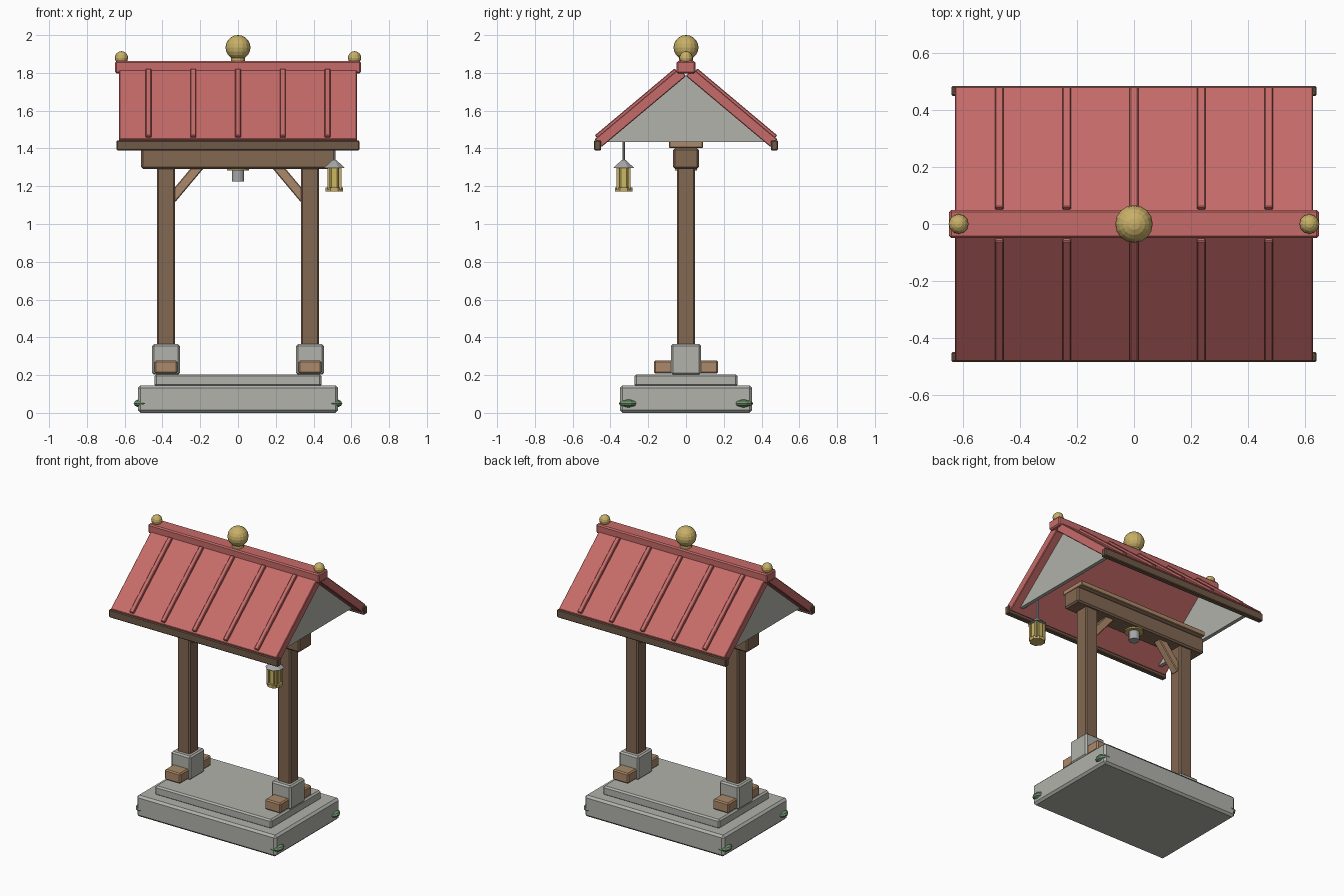
import bpy
import bmesh
from math import radians, sin, cos
from mathutils import Matrix

if "Cube" in bpy.data.objects:
    bpy.data.objects.remove(bpy.data.objects["Cube"], do_unlink=True)


def material(name, r, g, b):
    m = bpy.data.materials.new(name)
    m.use_nodes = True
    m.diffuse_color = (r, g, b, 1)
    m.node_tree.nodes["Principled BSDF"].inputs["Base Color"].default_value = (r, g, b, 1)
    return m


RED = material("red roof", 0.565, 0.147, 0.139)
STONE = material("grey stone", 0.445, 0.445, 0.41)
WOOD = material("brown wood", 0.223, 0.138, 0.084)
DARK = material("dark wood", 0.16, 0.1, 0.062)
LIGHT = material("light wood", 0.41, 0.25, 0.144)
GOLD = material("gold", 0.578, 0.434, 0.138)
LAMP = material("lantern yellow", 0.6, 0.49, 0.13)
METAL = material("grey metal", 0.39, 0.39, 0.39)
MOSS = material("moss green", 0.162, 0.305, 0.162)


def finish(name, bm, mat):
    mesh = bpy.data.meshes.new(name)
    bm.to_mesh(mesh)
    bm.free()
    mesh.materials.append(mat)
    ob = bpy.data.objects.new(name, mesh)
    bpy.context.collection.objects.link(ob)
    return ob


def box(name, center, size, mat, bevel=0.0, rot=(0, "X")):
    bm = bmesh.new()
    bmesh.ops.create_cube(bm, size=1, matrix=Matrix.Diagonal((*size, 1)))
    if bevel:
        bmesh.ops.bevel(bm, geom=bm.edges[:], offset=bevel, segments=1, affect='EDGES')
    bm.transform(Matrix.Translation(center) @ Matrix.Rotation(rot[0], 4, rot[1]))
    return finish(name, bm, mat)


def cone(name, x, y, z0, z1, r0, r1, mat, sides=8):
    bm = bmesh.new()
    bmesh.ops.create_cone(bm, cap_ends=True, segments=sides, radius1=r0, radius2=r1, depth=z1 - z0)
    bm.transform(Matrix.Translation((x, y, (z0 + z1) / 2)) @ Matrix.Rotation(radians(180 / sides), 4, 'Z'))
    return finish(name, bm, mat)


def ball(name, center, radii, mat, u=12, v=8):
    bm = bmesh.new()
    bmesh.ops.create_uvsphere(bm, u_segments=u, v_segments=v, radius=1)
    bm.transform(Matrix.Translation(center) @ Matrix.Diagonal((*radii, 1)))
    return finish(name, bm, mat)


# Stone base
box("base_slab", (0, 0, 0.073), (1.06, 0.7, 0.146), STONE, 0.014)
box("base_step", (0, 0, 0.172), (0.885, 0.545, 0.064), STONE, 0.01)

# Posts, plinths, feet and braces, mirrored left and right
for side, s in (("right", -1), ("left", 1)):
    x = 0.381 * s
    box(side + "_plinth", (x, 0, 0.283), (0.148, 0.16, 0.162), STONE, 0.01)
    box(side + "_post", (x, 0, 0.83), (0.096, 0.096, 0.96), WOOD, 0.008)
    for end, e in (("front", -1), ("back", 1)):
        box(f"{side}_{end}_foot", (x, 0.12 * e, 0.243), (0.12, 0.1, 0.07), LIGHT, 0.008)
        ball(f"{side}_{end}_moss", (0.505 * s, 0.305 * e, 0.05), (0.05, 0.05, 0.024), MOSS, 10, 6)
    box(side + "_brace", (0.273 * s, 0, 1.227), (0.052, 0.055, 0.25), LIGHT, 0.005,
        (radians(-40) * s, "Y"))

# Cross beam and the plate on it
box("cross_beam", (0, 0, 1.347), (1.025, 0.136, 0.11), WOOD, 0.01)
box("beam_plate", (0, 0, 1.42), (1.0, 0.18, 0.034), LIGHT, 0.004)

# Roof slopes with raised battens and eave boards
PITCH = radians(40)
APEX = 1.783


def slope_box(name, e, x, width, start, end, low, high, bevel):
    """Box lying on the slope: start/end run down it, low/high are heights off its underside."""
    run, off = (start + end) / 2, (low + high) / 2
    y = run * cos(PITCH) + off * sin(PITCH)
    z = APEX - run * sin(PITCH) + off * cos(PITCH)
    box(name, (x, y * e, z), (width, end - start, high - low), RED, bevel, (-PITCH * e, "X"))


for end, e in (("front", -1), ("back", 1)):
    slope_box(end + "_roof_slope", e, 0, 1.26, 0, 0.585, 0, 0.055, 0.004)
    for i in range(5):
        slope_box(f"{end}_batten_{i + 1}", e, (i - 2) * 0.237, 0.03, 0.02, 0.572, 0.045, 0.07, 0.004)
    box(end + "_eave_board", (0, 0.468 * e, 1.416), (1.284, 0.036, 0.054), DARK, 0.005)
box("ridge_cap", (0, 0, 1.83), (1.3, 0.1, 0.064), RED, 0.008)

# Gable walls
for side, s in (("right", -1), ("left", 1)):
    bm = bmesh.new()
    tri = [bm.verts.new((0.55 * s, y, z)) for y, z in ((-0.418, 1.433), (0.418, 1.433), (0, APEX))]
    face = bm.faces.new(tri)
    new = bmesh.ops.extrude_face_region(bm, geom=[face])["geom"]
    bmesh.ops.translate(bm, vec=(0.025 * s, 0, 0),
                        verts=[v for v in new if isinstance(v, bmesh.types.BMVert)])
    bmesh.ops.recalc_face_normals(bm, faces=bm.faces[:])
    finish(side + "_gable", bm, STONE)
    ball(side + "_ridge_ball", (0.617 * s, 0, 1.88), (0.035, 0.035, 0.035), GOLD)

# Central finial
cone("finial_neck", 0, 0, 1.85, 1.89, 0.037, 0.037, GOLD, 12)
ball("finial_ball", (0, 0, 1.934), (0.066, 0.066, 0.066), GOLD, 16, 10)

# Bell under the beam
cone("bell_collar", 0, 0, 1.283, 1.3, 0.06, 0.06, GOLD, 12)
cone("bell", 0, 0, 1.225, 1.285, 0.034, 0.034, METAL, 12)

# Hanging lantern at the front corner
LX, LY = 0.51, -0.33
cone("lantern_rod", LX, LY, 1.32, 1.475, 0.008, 0.008, METAL)
cone("lantern_cap", LX, LY, 1.297, 1.338, 0.06, 0.012, METAL)
cone("lantern_glass", LX, LY, 1.18, 1.3, 0.036, 0.036, LAMP)
cone("lantern_base", LX, LY, 1.172, 1.193, 0.05, 0.05, GOLD)
for i in range(4):
    a = radians(45 + 90 * i)
    box(f"lantern_bar_{i + 1}", (LX + 0.042 * cos(a), LY + 0.042 * sin(a), 1.24),
        (0.014, 0.014, 0.115), GOLD)
